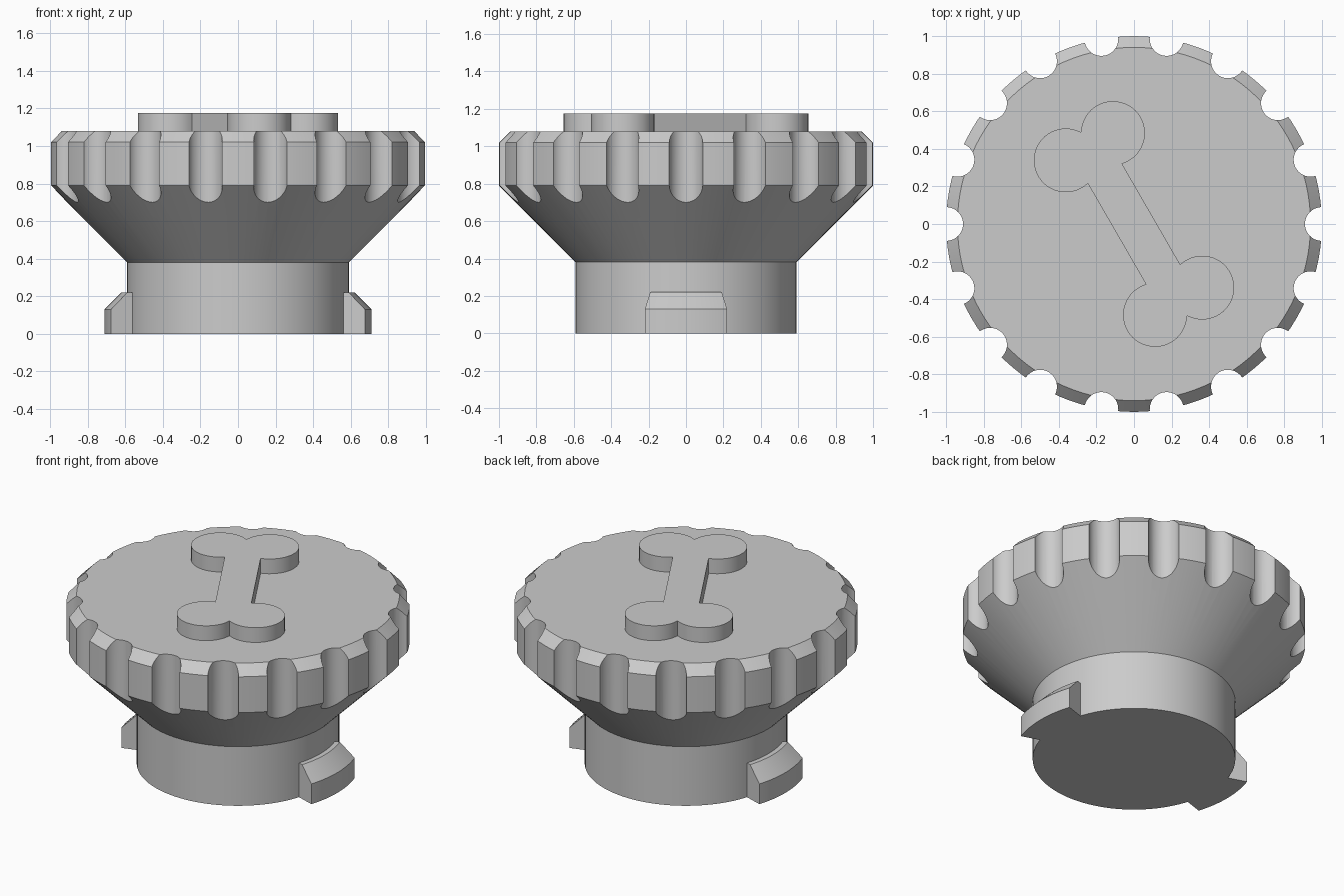
import bpy, bmesh
from math import cos, sin, pi, radians, atan2, sqrt
from mathutils import Matrix, Vector

cube = bpy.data.objects.get("Cube")
if cube:
    bpy.data.objects.remove(cube)

grey = bpy.data.materials.new("plain grey")
grey.use_nodes = True
GREY = (0.6, 0.6, 0.6, 1)
grey.diffuse_color = GREY
grey.node_tree.nodes["Principled BSDF"].inputs["Base Color"].default_value = GREY


def make_object(name, bm):
    bmesh.ops.recalc_face_normals(bm, faces=bm.faces)
    mesh = bpy.data.meshes.new(name)
    bm.to_mesh(mesh)
    bm.free()
    mesh.materials.append(grey)
    obj = bpy.data.objects.new(name, mesh)
    bpy.context.collection.objects.link(obj)
    return obj


def activate(obj):
    bpy.ops.object.select_all(action='DESELECT')
    obj.select_set(True)
    bpy.context.view_layer.objects.active = obj


def smooth(obj):
    activate(obj)
    bpy.ops.object.shade_smooth_by_angle(angle=radians(25))


def bridge(bm, a, b):
    for i in range(len(a)):
        j = (i + 1) % len(a)
        bm.faces.new((a[i], a[j], b[j], b[i]))


def loft(bm, rings):
    """Skin a list of closed point rings and cap both ends."""
    loops = [[bm.verts.new(p) for p in ring] for ring in rings]
    for a, b in zip(loops, loops[1:]):
        bridge(bm, a, b)
    bm.faces.new(loops[0])
    bm.faces.new(loops[-1])


# Turned body: neck, flared cone, grip rim and chamfered top
SEGMENTS = 108
profile = [(0.59, 0), (0.59, 0.38), (1, 0.79), (1, 1.02), (0.94, 1.08)]
bm = bmesh.new()
loft(bm, [[(r * cos(2 * pi * i / SEGMENTS), r * sin(2 * pi * i / SEGMENTS), z)
           for i in range(SEGMENTS)] for r, z in profile])
body = make_object("knob_body", bm)

# Finger grooves cut around the rim
GROOVES = 18
bm = bmesh.new()
for i in range(GROOVES):
    place = Matrix.Rotation(2 * pi * i / GROOVES, 4, 'Z') @ Matrix.Translation((1, 0, 0.9))
    bmesh.ops.create_cone(bm, cap_ends=True, segments=40, radius1=0.09,
                          radius2=0.09, depth=0.8, matrix=place)
cutter = make_object("groove_cutter", bm)
cutter.hide_render = True
cut = body.modifiers.new("grooves", 'BOOLEAN')
cut.operation = 'DIFFERENCE'
cut.solver = 'EXACT'
cut.object = cutter
activate(body)
bpy.ops.object.modifier_apply(modifier=cut.name)
bpy.data.objects.remove(cutter)
smooth(body)

# Two locking lugs: a chamfered section swept along a short arc
section = [(0.57, 0), (0.71, 0), (0.71, 0.13), (0.62, 0.22), (0.57, 0.22)]
for name, middle in (("left_lug", 0), ("right_lug", pi)):
    bm = bmesh.new()
    angles = [middle + radians(a) for a in range(-18, 19, 3)]
    loft(bm, [[(r * cos(a), r * sin(a), z) for r, z in section] for a in angles])
    smooth(make_object(name, bm))

# Raised bone: one lobe arc mirrored into four, joined by a straight shaft
LOBE, ALONG, SIDE, SHAFT = 0.17, 0.475, 0.145, 0.105
step = SIDE - SHAFT
start = atan2(-sqrt(LOBE ** 2 - step ** 2), -step) + 2 * pi
end = atan2(sqrt(LOBE ** 2 - SIDE ** 2), -SIDE) + 2 * pi
STEPS = 32
lobe = []
for i in range(STEPS + 1):
    a = start + (end - start) * i / STEPS
    lobe.append(Vector((SIDE + LOBE * cos(a), ALONG + LOBE * sin(a), 0)))
half = lobe + [Vector((-p.x, p.y, 0)) for p in reversed(lobe[:-1])]
outline = half + [-p for p in half]
turn = Matrix.Rotation(radians(30), 3, 'Z')
bm = bmesh.new()
loft(bm, [[turn @ p + Vector((0, 0, z)) for p in outline] for z in (1.07, 1.175)])
smooth(make_object("bone_emblem", bm))
